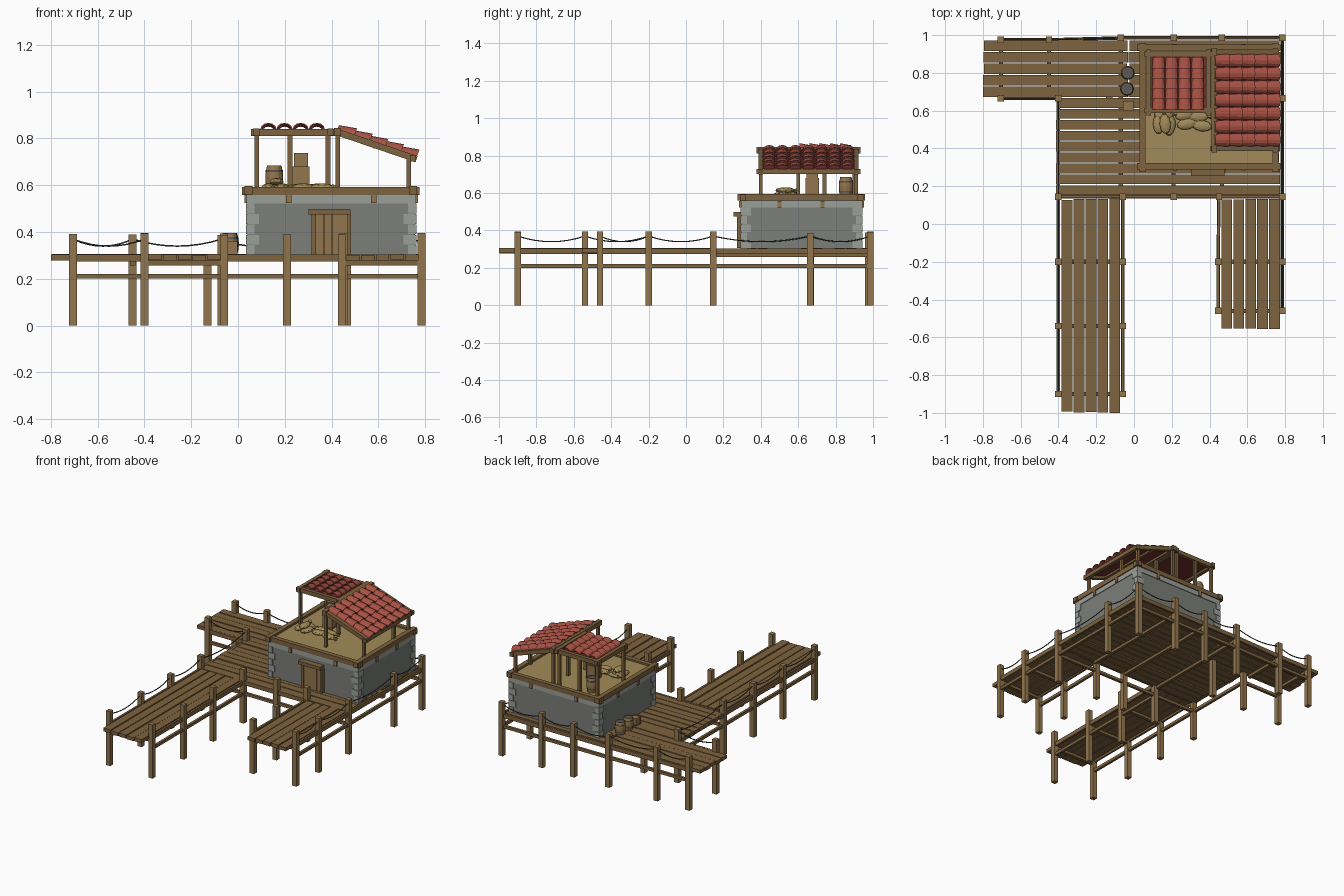
import bpy, bmesh, math, random
from mathutils import Matrix, Vector

if "Cube" in bpy.data.objects:
    bpy.data.objects.remove(bpy.data.objects["Cube"])
random.seed(4)

def mat(name, c):
    m = bpy.data.materials.new(name)
    m.diffuse_color = (*c, 1)
    m.use_nodes = True
    m.node_tree.nodes["Principled BSDF"].inputs["Base Color"].default_value = m.diffuse_color
    return m

WOOD = mat("wood", (.21, .125, .05))
LIGHT = mat("light_wood", (.29, .18, .075))
STONE = mat("stone", (.2, .21, .19))
QUOIN = mat("pale_stone", (.33, .35, .32))
TILE = mat("tile", (.4, .085, .06))
DARKTILE = mat("roof_underside", (.16, .03, .025))
IRON = mat("iron", (.1, .1, .11))
SACK = mat("sackcloth", (.36, .26, .1))
ROPE = mat("rope", (.07, .07, .06))

def finish(bm, name, m):
    bmesh.ops.recalc_face_normals(bm, faces=bm.faces[:])
    me = bpy.data.meshes.new(name)
    bm.to_mesh(me)
    bm.free()
    o = bpy.data.objects.new(name, me)
    bpy.context.collection.objects.link(o)
    me.materials.append(m)
    return o

def add_box(bm, x0, x1, y0, y1, z0, z1):
    M = Matrix.Translation(((x0+x1)/2, (y0+y1)/2, (z0+z1)/2)) @ Matrix.Diagonal((x1-x0, y1-y0, z1-z0, 1))
    bmesh.ops.create_cube(bm, size=1, matrix=M)

def boxes(name, m, items):
    bm = bmesh.new()
    for b in items:
        add_box(bm, *b)
    return finish(bm, name, m)

def add_beam(bm, a, b, w, h):
    a, b = Vector(a), Vector(b)
    R = (b-a).to_track_quat('X', 'Z').to_matrix().to_4x4()
    M = Matrix.Translation((a+b)/2) @ R @ Matrix.Diagonal(((b-a).length, w, h, 1))
    bmesh.ops.create_cube(bm, size=1, matrix=M)

# deck planks: slightly uneven rows
def planks(name, x0, x1, y0, y1, n, along):
    bm = bmesh.new()
    lo, hi = (y0, y1) if along == 'x' else (x0, x1)
    p = (hi-lo)/n
    for i in range(n):
        a, b = lo+i*p+.003, lo+(i+1)*p-.003
        dz, e = random.uniform(-.003, .003), random.uniform(0, .008)
        z = (.279+dz, .304+dz)
        if along == 'x':
            add_box(bm, x0+e, x1-e, a, b, *z)
        else:
            add_box(bm, a, b, y0+e, y1-e, *z)
    return finish(bm, name, WOOD)

planks("main_deck_front", -.415, .775, .15, .67, 9, 'x')
planks("main_deck_back", -.03, .775, .67, .975, 5, 'x')
planks("west_dock", -.8, -.03, .67, .975, 5, 'x')
planks("long_dock", -.387, -.07, -1, .135, 5, 'y')
planks("short_dock", .46, .775, -.557, .135, 5, 'y')

# post lines; each chain carries a lower rail, deck stringer and optional rope
chains = [
    ([(-.4, -.9), (-.4, -.54), (-.4, -.2), (-.4, .145), (-.4, .665), (-.705, .665)], True),
    ([(-.06, -.9), (-.06, -.54), (-.06, -.2), (-.06, .145)], False),
    ([(-.4, .145), (-.06, .145), (.21, .145), (.45, .145), (.785, .145)], False),
    ([(.445, -.46), (.445, -.2), (.45, .145)], False),
    ([(.785, -.46), (.785, -.2), (.785, .145), (.785, .665), (.785, .985), (.465, .985),
      (.21, .985), (-.07, .985), (-.45, .975), (-.705, .975)], True)]
pts = sorted({p for c, _ in chains for p in c})
boxes("dock_posts", LIGHT, [(x-.017, x+.017, y-.017, y+.017, 0, .39+random.uniform(-.004, .006)) for x, y in pts]
      + [(-.147, -.113, .65, .684, 0, .275)])

bm = bmesh.new()
for c, _ in chains:
    for (ax, ay), (bx, by) in zip(c, c[1:]):
        add_beam(bm, (ax, ay, .211), (bx, by, .211), .018, .021)
        add_beam(bm, (ax, ay, .289), (bx, by, .289), .014, .03)
for y in (-.9, -.54, -.2):
    add_beam(bm, (-.4, y, .268), (-.06, y, .268), .022, .02)
for y in (-.46, -.2):
    add_beam(bm, (.445, y, .268), (.785, y, .268), .022, .02)
for x in (-.705, -.45):
    add_beam(bm, (x, .665, .268), (x, .98, .268), .022, .02)
for x in (-.07, .21, .465):
    add_beam(bm, (x, .145, .268), (x, .985, .268), .022, .02)
finish(bm, "dock_rails", WOOD)

# sagging ropes
cu = bpy.data.curves.new("ropes", 'CURVE')
cu.dimensions, cu.bevel_depth, cu.bevel_resolution = '3D', .0035, 1
for c, roped in chains:
    for a, b in zip(c, c[1:]) if roped else []:
        s = cu.splines.new('POLY')
        s.points.add(8)
        for i in range(9):
            t = i/8
            s.points[i].co = (a[0]+(b[0]-a[0])*t, a[1]+(b[1]-a[1])*t, .37-.03*4*t*(1-t), 1)
cu.materials.append(ROPE)
bpy.context.collection.objects.link(bpy.data.objects.new("ropes", cu))

# stone house with alternating corner stones and a top course
X0, X1, Y0, Y1 = .035, .762, .292, .944
boxes("house_walls", STONE, [(X0+.006, X1-.006, Y0+.006, Y1-.006, .3, .56)])
q = [(X0+.001, X1-.001, Y0+.001, Y1-.001, .523, .558)]
for i in range(5):
    z = .302+i*.0445
    lx, ly = (.055, .035) if i % 2 else (.035, .055)
    for sx in (0, 1):
        for sy in (0, 1):
            xa, xb = (X1-lx, X1) if sx else (X0, X0+lx)
            ya, yb = (Y1-ly, Y1) if sy else (Y0, Y0+ly)
            q.append((xa, xb, ya, yb, z, z+.042))
boxes("corner_stones", QUOIN, q)

# door with frame
boxes("door", LIGHT, [(.332+i*.035, .365+i*.035, .28, .3, .305, .478) for i in range(4)])
boxes("door_frame", WOOD, [(.302, .48, .255, .3, .475, .499), (.315, .333, .272, .3, .305, .476),
                           (.468, .484, .272, .3, .305, .476)])

# upper terrace
boxes("terrace_floor", SACK, [(.04, .755, .3, .94, .556, .58)])
boxes("terrace_beams", WOOD, [(.017, .775, .288, .322, .558, .592), (.017, .775, .918, .95, .558, .592),
                              (.028, .062, .275, .958, .56, .596), (.732, .766, .275, .958, .56, .596)])
boxes("joist_ends", LIGHT, [(x-.011, x+.011, .283, .952, .524, .558) for x in (.217, .58)]
      + [(.028, .769, y-.011, y+.011, .524, .558) for y in (.5, .73)])

# roof supports
S, E = Vector((.43, 0, .825)), Vector((.755, 0, .715))
slope = math.atan2(S.z-E.z, E.x-S.x)
posts = [(.08, .6, .83), (.08, .9, .83), (.222, .9, .83), (.385, .6, .83), (.385, .9, .83)]
posts += [(.426, y, .82) for y in (.4, .74, .91)] + [(.73, y, .715) for y in (.4, .74, .91)]
boxes("roof_posts", WOOD, [(x-.01, x+.01, y-.01, y+.01, .578, z) for x, y, z in posts])

bm = bmesh.new()
for y in (.6, .9):
    add_beam(bm, (.055, y, .825), (.42, y, .825), .026, .03)
for x in (.078, .395):
    add_beam(bm, (x, .575, .828), (x, .925, .828), .026, .03)
for y in (.4, .91):
    add_beam(bm, (.41, y, .832), (.763, y, .712), .026, .028)
add_beam(bm, (.425, .378, .828), (.425, .932, .828), .03, .034)
add_beam(bm, (.748, .378, .715), (.748, .932, .715), .026, .028)
add_beam(bm, (.59, .4, .768), (.59, .91, .768), .02, .02)
finish(bm, "roof_frame", WOOD)

boxes("flat_roof_boards", DARKTILE, [(.085, .385, .6, .9, .828, .834)])
bm = bmesh.new()
add_beam(bm, (.42, .655, .836), (.758, .655, .722), .5, .006)
finish(bm, "sloped_roof_boards", DARKTILE)

# arched tile: tapered half-barrel shell along local X, raised at the low end
def add_tile(bm, M, L, r):
    n, rings = 6, []
    for x, rr, dz in ((0, r*.86, 0), (L, r, .008)):
        for k in (rr, rr-.006):
            rings.append([bm.verts.new(M @ Vector((x, k*math.cos(math.pi*i/n), dz+.75*k*math.sin(math.pi*i/n))))
                          for i in range(n+1)])
    a, ai, b, bi = rings
    for i in range(n):
        for p, s in ((a, b), (b, bi), (bi, ai), (ai, a)):
            bm.faces.new((p[i], p[i+1], s[i+1], s[i]))
    for i in (0, n):
        bm.faces.new((a[i], b[i], bi[i], ai[i]))

bm = bmesh.new()
for c in range(4):
    for j in range(5):
        M = Matrix.Translation((.13+c*.069, .885-j*.054, .833)) @ Matrix.Rotation(-math.pi/2, 4, 'Z')
        add_tile(bm, M, .062, .034)
finish(bm, "flat_roof_tiles", TILE)
bm = bmesh.new()
for c in range(7):
    for j in range(5):
        p = Vector((.424, 0, .832)).lerp(Vector((.757, 0, .719)), j/5)
        M = Matrix.Translation((p.x, .445+c*.07, p.z+.003)) @ Matrix.Rotation(slope, 4, 'Y')
        add_tile(bm, M, .078, .036)
finish(bm, "sloped_roof_tiles", TILE)

# barrels: lathed body, iron hoops and lid
def barrel(name, x, y, z, r, h):
    def lathe(nm, prof, m):
        bm, n = bmesh.new(), 12
        rs = [[bm.verts.new((x+k*math.cos(i*math.tau/n), y+k*math.sin(i*math.tau/n), z+v)) for i in range(n)]
              for k, v in prof]
        for p, s in zip(rs, rs[1:]):
            for i in range(n):
                bm.faces.new((p[i], p[(i+1) % n], s[(i+1) % n], s[i]))
        bm.faces.new(rs[0])
        bm.faces.new(rs[-1])
        finish(bm, nm, m)
    lathe(name, [(r*.8, 0), (r*.95, h*.25), (r, h*.5), (r*.95, h*.75), (r*.8, h), (r*.7, h), (r*.7, h*.94)], LIGHT)
    for t in (.22, .74):
        lathe(name+"_hoop", [(r*.96, h*t), (r*.98, h*(t+.07))], IRON)
    lathe(name+"_lid", [(r*.7, h*.93), (r*.7, h*.96)], IRON)

barrel("deck_barrel_a", -.033, .8, .303, .037, .092)
barrel("deck_barrel_b", -.037, .715, .303, .037, .092)
barrel("terrace_barrel", .155, .855, .58, .038, .105)

# crates: box with edge battens
def crate(name, x, y, z, s, h):
    r, t = s/2, .007
    b = [(x-r+.004, x+r-.004, y-r+.004, y+r-.004, z+.003, z+h-.004)]
    for i in (-1, 1):
        for j in (-1, 1):
            cx, cy = x+i*(r-t/2), y+j*(r-t/2)
            b.append((cx-t/2, cx+t/2, cy-t/2, cy+t/2, z, z+h))
        for zz in (z, z+h-t):
            b.append((x-r, x+r, y+i*(r-t/2)-t/2, y+i*(r-t/2)+t/2, zz, zz+t))
            b.append((x+i*(r-t/2)-t/2, x+i*(r-t/2)+t/2, y-r, y+r, zz, zz+t))
    boxes(name, LIGHT, b)

crate("deck_crate", -.03, .625, .304, .055, .055)
crate("terrace_crate_low", .268, .675, .58, .074, .1)
crate("terrace_crate_high", .27, .675, .68, .06, .057)

# sacks: flattened lumps with a tied neck
for i, (x, y, z, a) in enumerate([(.13, .53, .592, 90), (.19, .52, .592, 80), (.16, .58, .592, 5), (.165, .53, .615, 95),
                                  (.28, .53, .592, 10), (.36, .52, .592, -8), (.34, .57, .592, 0), (.27, .58, .592, 15)]):
    bm = bmesh.new()
    M = Matrix.Translation((x, y, z)) @ Matrix.Rotation(math.radians(a), 4, 'Z')
    bmesh.ops.create_icosphere(bm, subdivisions=2, radius=1, matrix=M @ Matrix.Diagonal((.054, .03, .016, 1)))
    bmesh.ops.create_cone(bm, segments=6, radius1=.006, radius2=.015, depth=.02, cap_ends=True,
                          matrix=M @ Matrix.Translation((.058, 0, 0)) @ Matrix.Rotation(math.pi/2, 4, 'Y'))
    finish(bm, "sack_%d" % (i+1), SACK)
